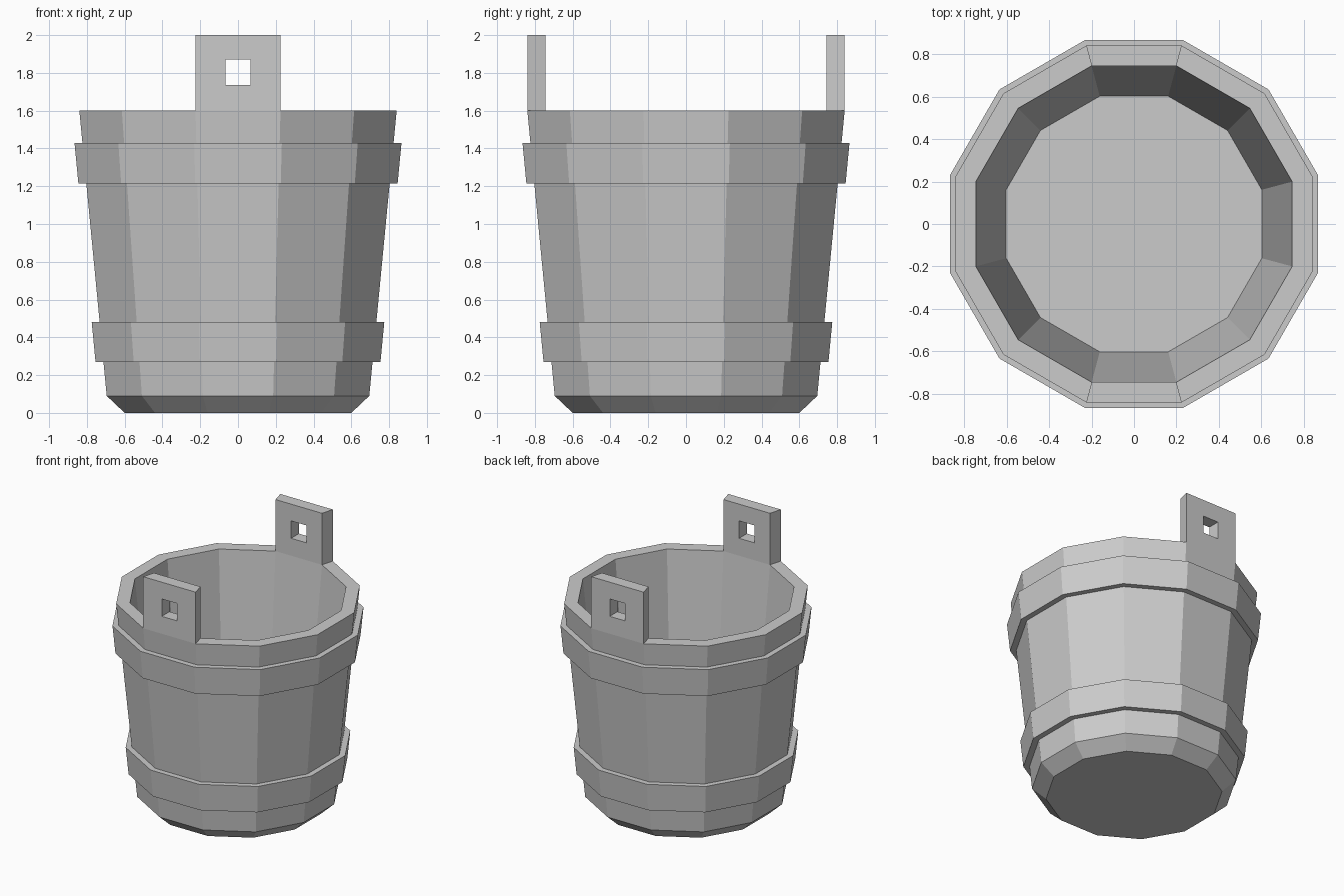
import bpy, bmesh, math

if "Cube" in bpy.data.objects:
    bpy.data.objects.remove(bpy.data.objects["Cube"])

SIDES = 12
FLAT = math.pi / SIDES           # half angle of one stave


def finish(name, bm):
    bmesh.ops.recalc_face_normals(bm, faces=bm.faces)
    mesh = bpy.data.meshes.new(name)
    bm.to_mesh(mesh)
    bm.free()
    obj = bpy.data.objects.new(name, mesh)
    bpy.context.collection.objects.link(obj)
    return obj


def lathe(name, profile, closed=False):
    """Spin (flat-to-centre distance, z) points into a 12-sided form."""
    bm = bmesh.new()
    rings = []
    for a, z in profile:
        r = a / math.cos(FLAT)
        rings.append([bm.verts.new((r * math.cos(FLAT * (2 * i + 1)),
                                    r * math.sin(FLAT * (2 * i + 1)), z))
                      for i in range(SIDES)])
    pairs = list(zip(rings, rings[1:]))
    if closed:
        pairs.append((rings[-1], rings[0]))
    else:
        bm.faces.new(rings[0])
        bm.faces.new(rings[-1])
    for lo, hi in pairs:
        for i in range(SIDES):
            j = (i + 1) % SIDES
            bm.faces.new((lo[i], lo[j], hi[j], hi[i]))
    return finish(name, bm)


def wall(z):
    """Outer wall distance at a height."""
    return 0.695 + (z - 0.09) * 0.145 / 1.51


def hoop(name, z0, z1, d=0.042):
    lathe(name, [(wall(z0) - 0.01, z0), (wall(z0) + d, z0),
                 (wall(z1) + d, z1), (wall(z1) - 0.01, z1)], closed=True)


def handle_lug(name, side):
    """Upright plate with a square hole, wedge-shaped like the rim below it."""
    bm = bmesh.new()
    loops = []
    for y in (0.84, 0.745):
        w = y * math.tan(FLAT)
        for half, z0, z1 in ((w, 1.6, 2.0), (0.066, 1.735, 1.87)):
            loops.append([bm.verts.new((x, side * y, z)) for x, z in
                          ((-half, z0), (half, z0), (half, z1), (-half, z1))])
    out_a, in_a, out_b, in_b = loops
    for p, q in ((out_a, in_a), (in_a, in_b), (in_b, out_b), (out_b, out_a)):
        for i in range(4):
            j = (i + 1) % 4
            bm.faces.new((p[i], p[j], q[j], q[i]))
    finish(name, bm)


# Hollow bucket with chamfered foot
lathe("bucket_body", [(0.60, 0), (0.695, 0.09), (0.84, 1.6),
                      (0.745, 1.6), (0.602, 0.10)])

# Two hoops around the staves
hoop("lower_hoop", 0.27, 0.48)
hoop("upper_hoop", 1.215, 1.43)

# Handle lugs front and back
handle_lug("front_lug", -1)
handle_lug("back_lug", 1)
